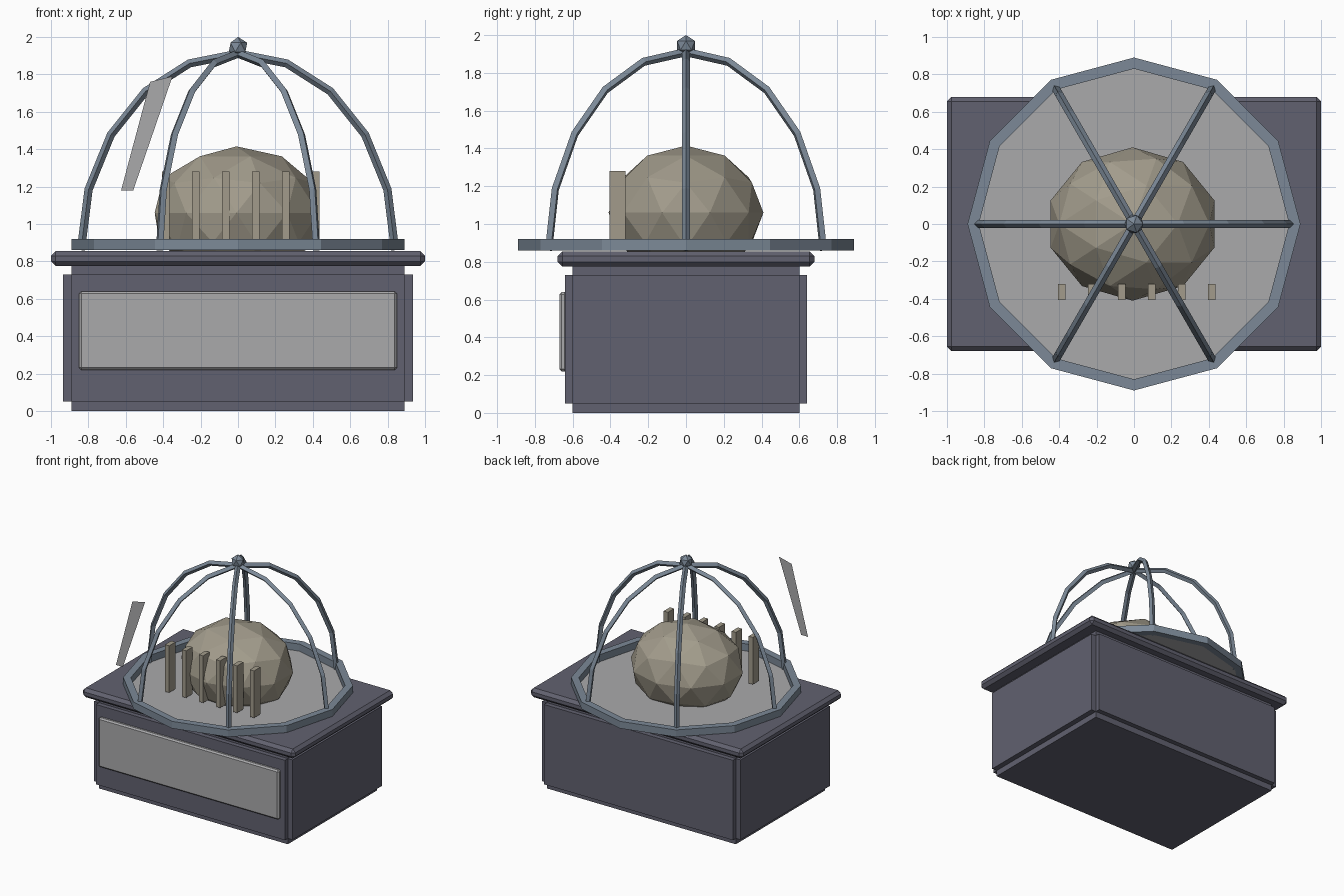
import bpy, bmesh
from math import sin, cos, pi, radians

if "Cube" in bpy.data.objects:
    bpy.data.objects.remove(bpy.data.objects["Cube"])


def material(name, r, g, b):
    m = bpy.data.materials.new(name)
    m.diffuse_color = (r, g, b, 1)
    m.use_nodes = True
    m.node_tree.nodes["Principled BSDF"].inputs["Base Color"].default_value = m.diffuse_color
    return m


STONE = material("dark_stone", 0.12, 0.12, 0.16)
METAL = material("blue_metal", 0.20, 0.25, 0.31)
PALE = material("pale_grey", 0.40, 0.40, 0.41)
TAN = material("tan_rock", 0.36, 0.33, 0.26)


def from_bmesh(name, bm, mat):
    bmesh.ops.recalc_face_normals(bm, faces=bm.faces)
    me = bpy.data.meshes.new(name)
    bm.to_mesh(me)
    bm.free()
    ob = bpy.data.objects.new(name, me)
    bpy.context.collection.objects.link(ob)
    me.materials.append(mat)
    return ob


def box(name, lo, hi, mat, bevel=0.0):
    bm = bmesh.new()
    bmesh.ops.create_cube(bm, size=1)
    for v in bm.verts:
        v.co = [(a + b) / 2 + c * (b - a) for a, b, c in zip(lo, hi, v.co)]
    ob = from_bmesh(name, bm, mat)
    if bevel:
        mod = ob.modifiers.new("bevel", 'BEVEL')
        mod.width = bevel
        mod.segments = 1
    return ob


def icosphere(name, centre, scale, subdivisions, mat):
    bm = bmesh.new()
    bmesh.ops.create_icosphere(bm, subdivisions=subdivisions, radius=1)
    for v in bm.verts:
        v.co = [c + s * p for c, s, p in zip(centre, scale, v.co)]
    return from_bmesh(name, bm, mat)


# plinth: core, raised panels on all four sides, front plate, top slab
box("plinth_core", (-.89, -.60, 0), (.89, .60, .79), STONE)
for s, side in ((-1, "front"), (1, "back")):
    y = sorted((s * .58, s * .64))
    box(f"{side}_panel", (-.89, y[0], .05), (.89, y[1], .73), STONE)
for s, side in ((-1, "left"), (1, "right")):
    x = sorted((s * .87, s * .935))
    box(f"{side}_panel", (x[0], -.60, .05), (x[1], .60, .73), STONE)
box("front_plate", (-.85, -.67, .22), (.85, -.63, .64), PALE, .012)
box("top_slab", (-1, -.68, .775), (1, .68, .855), STONE, .025)

# twelve-sided dome ring
bm = bmesh.new()
N = 12
profile = [(.89, .86), (.89, .92), (.83, .92), (.83, .86)]
loops = [[bm.verts.new((r * cos(2 * pi * i / N), r * sin(2 * pi * i / N), z))
          for r, z in profile] for i in range(N)]
for i in range(N):
    a, b = loops[i], loops[(i + 1) % N]
    for j in range(4):
        k = (j + 1) % 4
        bm.faces.new((a[j], b[j], b[k], a[k]))
from_bmesh("dome_ring", bm, METAL)

# thin floor inside the ring
bm = bmesh.new()
bm.faces.new([bm.verts.new((.835 * cos(2 * pi * i / N), .835 * sin(2 * pi * i / N), .86))
              for i in range(N)])
from_bmesh("dome_floor", bm, PALE)

# six faceted ribs meeting at the finial
for n in range(6):
    a = radians(60 * n)
    cu = bpy.data.curves.new(f"dome_rib_{n + 1}", 'CURVE')
    cu.dimensions = '3D'
    cu.bevel_depth = .022
    cu.bevel_resolution = 0
    cu.use_fill_caps = True
    sp = cu.splines.new('POLY')
    sp.points.add(5)
    for i, p in enumerate(sp.points):
        t = radians(18 * i)
        r = .84 * cos(t)
        p.co = (r * cos(a), r * sin(a), .86 + 1.05 * sin(t), 1)
    sp.use_smooth = False
    cu.materials.append(METAL)
    bpy.context.collection.objects.link(bpy.data.objects.new(cu.name, cu))

icosphere("finial", (0, 0, 1.945), (.055, .055, .055), 1, METAL)

# faceted boulder and the row of posts in front of it
icosphere("boulder", (-.008, 0, 1.06), (.46, .41, .355), 2, TAN)
for i in range(6):
    x = -.385 + .16 * i
    box(f"post_{i + 1}", (x - .02, -.405, .88), (x + .02, -.32, 1.28), TAN)

# loose flat glass shard
bm = bmesh.new()
bm.faces.new([bm.verts.new((x, -.75, z)) for x, z in
              ((-.625, 1.18), (-.56, 1.18), (-.35, 1.79), (-.47, 1.76))])
from_bmesh("glass_shard", bm, PALE)
